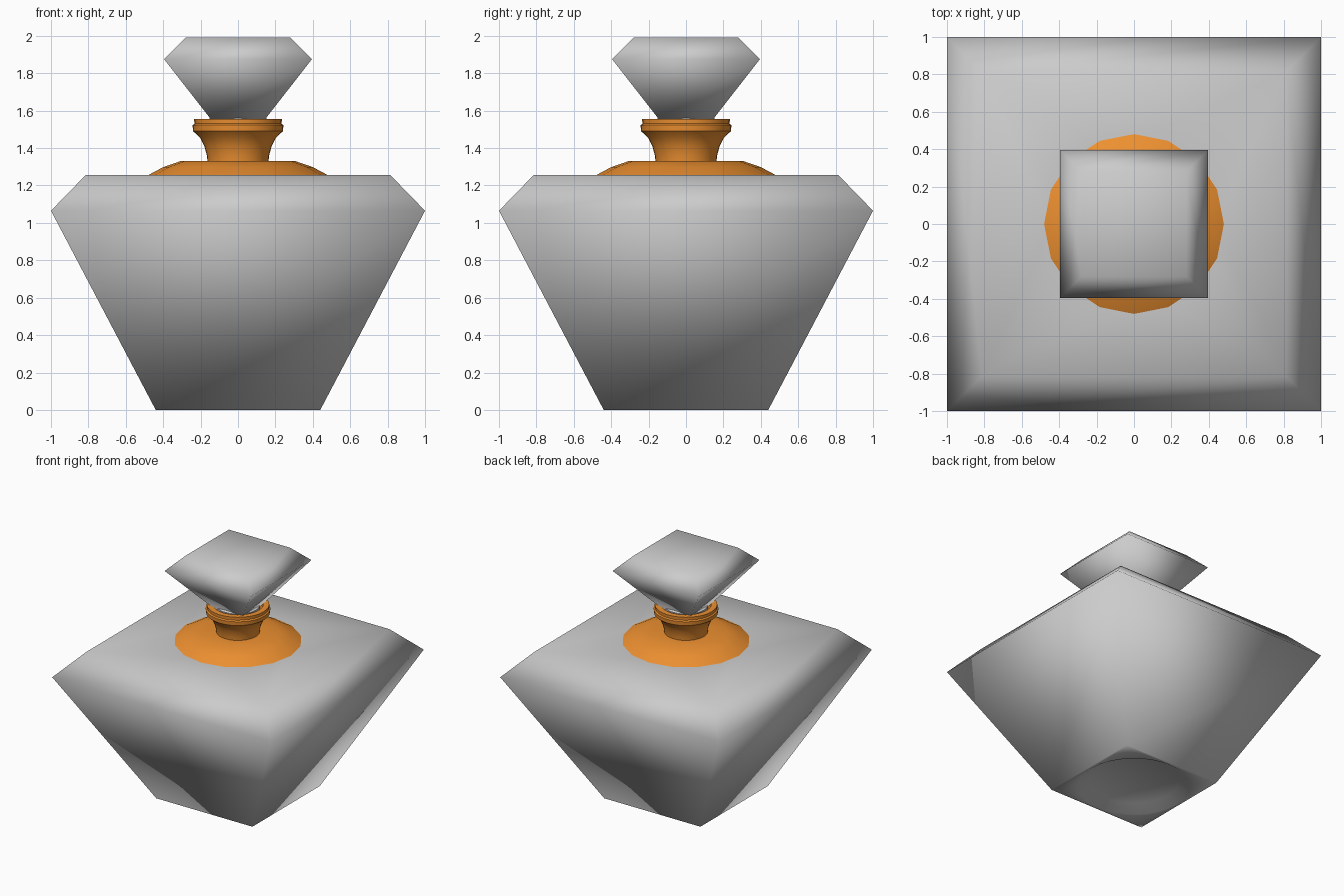
import bpy, bmesh
from math import cos, sin, pi

if "Cube" in bpy.data.objects:
    bpy.data.objects.remove(bpy.data.objects["Cube"])


def square(bm, half, z):
    """Four corners, starting at +x +y, anticlockwise."""
    return [bm.verts.new((half * sx, half * sy, z))
            for sx, sy in ((1, 1), (-1, 1), (-1, -1), (1, -1))]


def circle(bm, r, z, n):
    """Ring of n vertices, starting on the +x +y diagonal."""
    return [bm.verts.new((r * cos(pi / 4 + 2 * pi * i / n),
                          r * sin(pi / 4 + 2 * pi * i / n), z)) for i in range(n)]


def bridge(bm, a, b):
    n = len(a)
    for i in range(n):
        j = (i + 1) % n
        bm.faces.new((a[i], a[j], b[j], b[i]))


def fan_square_to_circle(bm, corners, ring):
    """Fill between a square and a circle lying inside it."""
    n = len(ring)
    q = n // 4
    for k in range(4):
        for j in range(k * q - q // 2, k * q + q // 2):
            bm.faces.new((corners[k], ring[(j + 1) % n], ring[j % n]))
        bm.faces.new((corners[k], corners[(k + 1) % 4], ring[k * q + q // 2]))


def finish(bm, name, material=None, angle=None):
    bmesh.ops.recalc_face_normals(bm, faces=bm.faces)
    for f in bm.faces:
        f.smooth = True
    mesh = bpy.data.meshes.new(name)
    bm.to_mesh(mesh)
    bm.free()
    ob = bpy.data.objects.new(name, mesh)
    bpy.context.collection.objects.link(ob)
    if material:
        mesh.materials.append(material)
    if angle:
        bpy.ops.object.select_all(action='DESELECT')
        bpy.context.view_layer.objects.active = ob
        ob.select_set(True)
        bpy.ops.object.shade_smooth_by_angle(angle=angle)
    return ob


def lathe(name, profile, n, material=None, angle=pi / 5):
    """Closed-end stack of circles."""
    bm = bmesh.new()
    rings = [circle(bm, r, z, n) for r, z in profile]
    for a, b in zip(rings, rings[1:]):
        bridge(bm, a, b)
    bm.faces.new(rings[0])
    bm.faces.new(rings[-1])
    return finish(bm, name, material, angle)


gold = bpy.data.materials.new("gold")
gold.diffuse_color = (0.85, 0.28, 0.03, 1)
gold.use_nodes = True
gold.node_tree.nodes["Principled BSDF"].inputs["Base Color"].default_value = gold.diffuse_color

# Bottle body: tapered square with chamfered shoulder and a round hollow below
bm = bmesh.new()
levels = [square(bm, h, z) for h, z in ((0.44, 0), (1.0, 1.065), (0.815, 1.255))]
for a, b in zip(levels, levels[1:]):
    bridge(bm, a, b)
rim = circle(bm, 0.42, 0, 32)
floor = circle(bm, 0.34, 0.05, 32)
fan_square_to_circle(bm, levels[0], rim)
bridge(bm, rim, floor)
bm.faces.new(floor)
neck_ring = circle(bm, 0.44, 1.255, 16)
fan_square_to_circle(bm, levels[2], neck_ring)
bm.faces.new(neck_ring)
finish(bm, "bottle_body")

# Low collar on the shoulder
lathe("collar", [(0.49, 1.25), (0.40, 1.298), (0.305, 1.331), (0.15, 1.331)], 16, gold)

# Flared neck with rolled lip
lathe("neck", [(0.163, 1.325), (0.166, 1.36), (0.18, 1.41), (0.202, 1.455),
               (0.24, 1.49), (0.243, 1.522), (0.233, 1.53), (0.235, 1.556),
               (0.19, 1.556), (0.18, 1.53)], 32, gold)

# Glass plug seen inside the lip
lathe("stopper_plug", [(0.165, 1.50), (0.165, 1.55), (0.15, 1.56)], 32)

# Cut-gem stopper
bm = bmesh.new()
levels = [square(bm, h, z) for h, z in ((0.13, 1.535), (0.395, 1.875), (0.28, 1.99))]
for a, b in zip(levels, levels[1:]):
    bridge(bm, a, b)
bm.faces.new(levels[0])
bm.faces.new(levels[-1])
finish(bm, "stopper")
